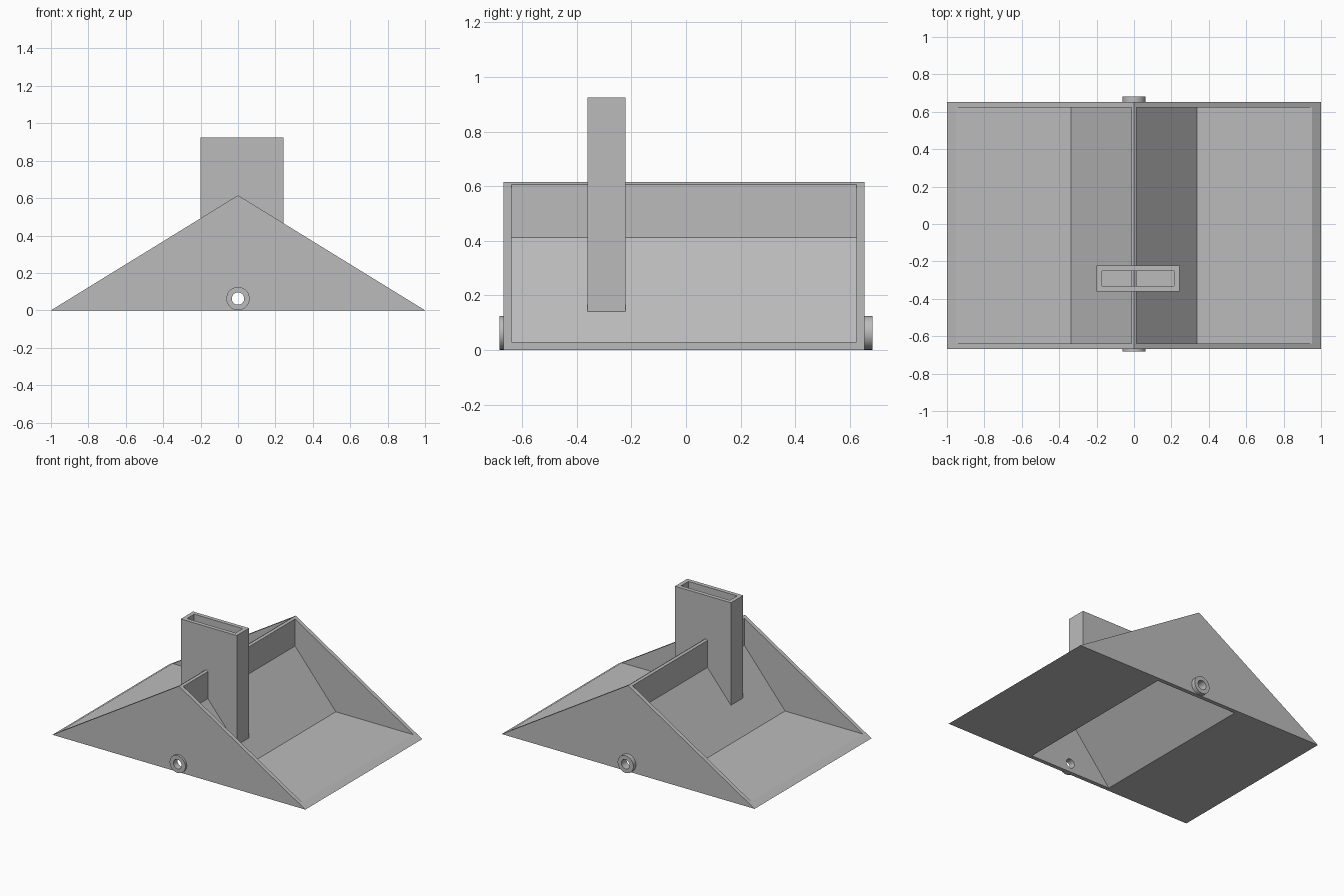
import bpy, bmesh, math
from mathutils import Matrix

if "Cube" in bpy.data.objects:
    bpy.data.objects.remove(bpy.data.objects["Cube"])

grey = bpy.data.materials.new("plain grey")
grey.use_nodes = True
COLOUR = (0.5, 0.5, 0.5, 1)
grey.diffuse_color = COLOUR
grey.node_tree.nodes["Principled BSDF"].inputs["Base Color"].default_value = COLOUR

# Main dimensions
WALL = 0.029
FRONT, BACK = -0.667, 0.653
PEAK = 0.615
BEND_X, BEND_Z = 0.337, 0.413
HALF = WALL / 2
AXLE_Z, AXLE_R, HOLE_R = 0.063, 0.062, 0.033


def add_object(name, bm):
    bmesh.ops.recalc_face_normals(bm, faces=bm.faces)
    mesh = bpy.data.meshes.new(name)
    bm.to_mesh(mesh)
    bm.free()
    mesh.materials.append(grey)
    obj = bpy.data.objects.new(name, mesh)
    bpy.context.collection.objects.link(obj)
    return obj


def prism(name, profile, y0, y1):
    """Extrude an x-z outline along y."""
    bm = bmesh.new()
    face = bm.faces.new([bm.verts.new((x, y0, z)) for x, z in profile])
    new = bmesh.ops.extrude_face_region(bm, geom=[face])["geom"]
    bmesh.ops.translate(bm, vec=(0, y1 - y0, 0),
                        verts=[v for v in new if isinstance(v, bmesh.types.BMVert)])
    return add_object(name, bm)


def circle(radius, n=48):
    return [(radius * math.cos(2 * math.pi * i / n),
             AXLE_Z + radius * math.sin(2 * math.pi * i / n)) for i in range(n)]


def cut(obj, cutters):
    """Subtract the cutters, keep the result as plain mesh, drop the cutters."""
    for c in cutters:
        c.hide_render = True
        mod = obj.modifiers.new(c.name, "BOOLEAN")
        mod.operation, mod.solver, mod.object = "DIFFERENCE", "EXACT", c
    bpy.context.view_layer.update()
    result = bpy.data.meshes.new_from_object(
        obj.evaluated_get(bpy.context.evaluated_depsgraph_get()))
    obj.modifiers.clear()
    obj.data = result
    for c in cutters:
        bpy.data.objects.remove(c)


def smooth(obj):
    bpy.ops.object.select_all(action="DESELECT")
    obj.select_set(True)
    bpy.context.view_layer.objects.active = obj
    bpy.ops.object.shade_smooth_by_angle(angle=math.radians(30))


# Wedge body with two open buckets, a hollow underside and an axle bore
slope = (BEND_Z - WALL) / (BEND_X - HALF)
drop = WALL * math.hypot(1, slope)              # vertical sheet thickness
hollow_top = BEND_Z + HALF * slope - drop
hollow_half = (hollow_top + 0.1) / slope
inner = (FRONT + WALL, BACK - WALL)

body = prism("bucket_body", [(-1, 0), (1, 0), (0, PEAK)], FRONT, BACK)
cutters = []
for side, s in (("left", 1), ("right", -1)):
    outline = [(HALF, BEND_Z), (BEND_X, WALL), (1.2, WALL), (1.2, 1), (HALF, 1)]
    cutters.append(prism(side + "_bucket_cutter", [(s * x, z) for x, z in outline], *inner))
cutters.append(prism("hollow_cutter",
                     [(-hollow_half, -0.1), (hollow_half, -0.1), (0, hollow_top)], *inner))
cutters.append(prism("bore_cutter", circle(HOLE_R), -1, 1))
cut(body, cutters)
smooth(body)

# Axle collars on both end walls
for name, y0, y1 in (("front_collar", -0.683, FRONT + 0.005), ("back_collar", BACK - 0.005, 0.683)):
    collar = prism(name, circle(AXLE_R), y0, y1)
    cut(collar, [prism("collar_cutter", circle(HOLE_R), -1, 1)])
    smooth(collar)

# Upright rectangular holder, its foot seated in the sloping sheets
X0, X1, TOP = -0.2, 0.243, 0.925
Y0, Y1 = -0.361, -0.222


def seat(x):
    return BEND_Z + HALF * slope - abs(x) * slope - drop / 2


holder = prism("upright_holder", [(X0, seat(X0)), (0, seat(0)), (X1, seat(X1)), (X1, TOP), (X0, TOP)], Y0, Y1)
pocket = [(X0 + WALL, BEND_Z + WALL), (X1 - WALL, BEND_Z + WALL), (X1 - WALL, 1), (X0 + WALL, 1)]
cut(holder, [prism("pocket_cutter", pocket, Y0 + WALL, Y1 - WALL)])
